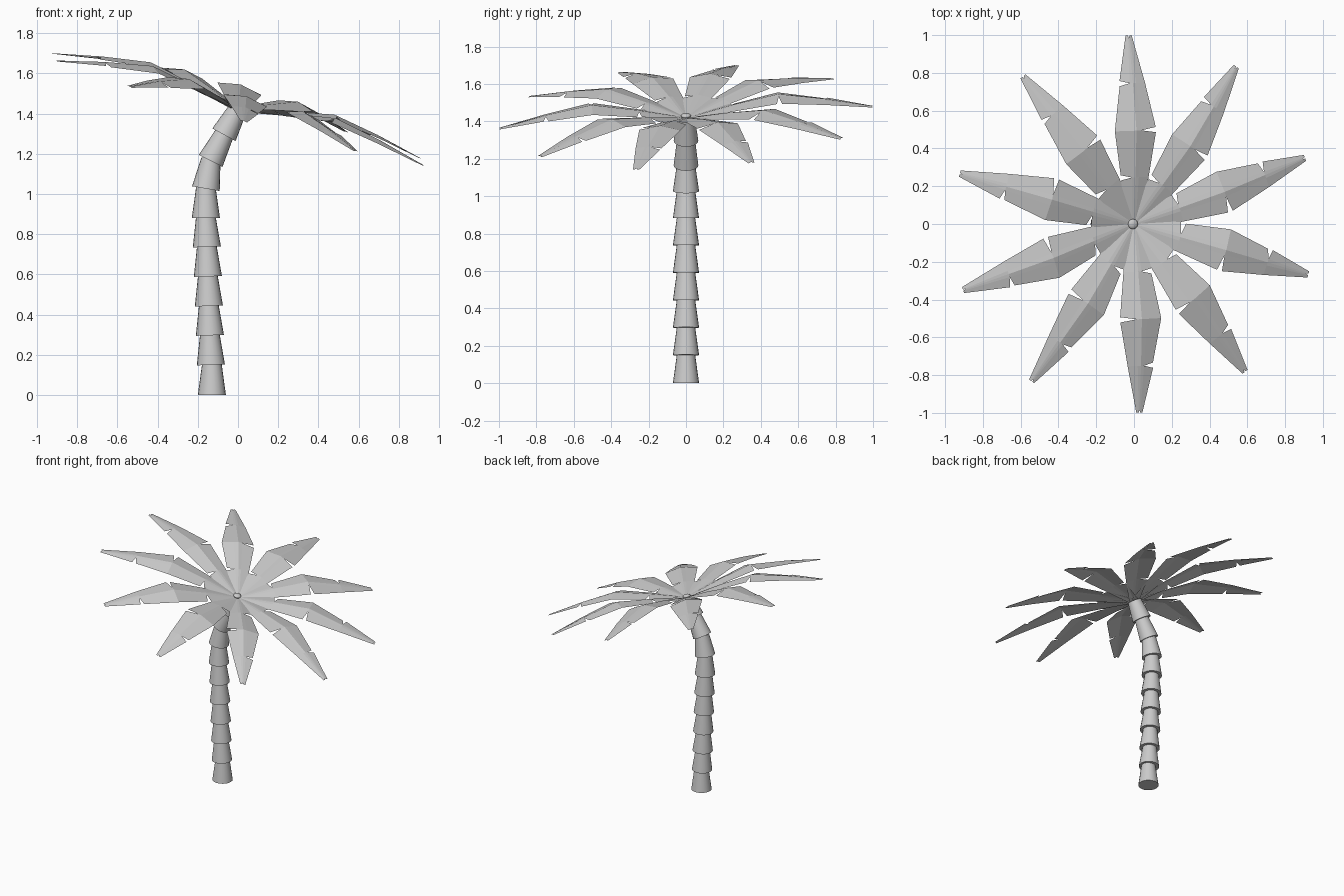
import bpy
from math import radians
from mathutils import Vector, Matrix

if "Cube" in bpy.data.objects:
    bpy.data.objects.remove(bpy.data.objects["Cube"])


def make_object(name, verts, faces):
    mesh = bpy.data.meshes.new(name)
    mesh.from_pydata(verts, [], faces)
    mesh.update()
    obj = bpy.data.objects.new(name, mesh)
    bpy.context.collection.objects.link(obj)
    return obj


# Trunk: stacked tapered rings following a bent path (x, z)
path = [(-.13, 0), (-.135, .15), (-.14, .297), (-.145, .443), (-.15, .59), (-.155, .737),
        (-.16, .882), (-.16, 1.027), (-.136, 1.165), (-.07, 1.295), (-.005, 1.415)]
for i in range(len(path) - 1):
    a = Vector((path[i][0], 0, path[i][1]))
    b = Vector((path[i + 1][0], 0, path[i + 1][1]))
    axis = b - a
    if i == 0:
        axis.x = 0  # sits flat on the ground
    extra = 0 if i == len(path) - 2 else 0.01
    length = axis.length + extra
    bpy.ops.mesh.primitive_cone_add(vertices=20, radius1=.07 if i < 8 else .066,
                                    radius2=.048, depth=length)
    ring = bpy.context.object
    ring.name = f"trunk_ring_{i + 1}"
    ring.rotation_euler = axis.to_track_quat('Z', 'Y').to_euler()
    ring.location = a + axis.normalized() * length / 2
    bpy.ops.object.shade_smooth_by_angle(angle=radians(35))

# Fronds: thin creased leaves with slits on alternating sides
# each station: distance, half width, height, slit side (+1 left, -1 right, 0 none)
stations = [(0, .035, 0, 0), (.25, .077, .055, 1), (.5, .113, .1, -1),
            (.75, .07, .058, 1), (1, .017, .003, 0)]
columns = [-1, -.25, 0, .25, 1]
gap = .014
verts, faces = [], []
for s0, s1 in zip(stations, stations[1:]):
    start = len(verts)
    for (r, w, h, slit), sign in ((s0, 1), (s1, -1)):
        for c in columns:
            shift = sign * gap if c == slit else 0
            crease = .2 * w * abs(c)
            verts.append((r + shift, c * w, h - crease))
    faces += [(start + k, start + 5 + k, start + 6 + k, start + 1 + k) for k in range(4)]

# Crown: ten fronds around a tilted centre
crown = (Matrix.Translation((0, 0, 1.42)) @ Matrix.Rotation(radians(2.9), 4, 'X')
         @ Matrix.Rotation(radians(16), 4, 'Y'))
for k in range(10):
    frond = make_object(f"frond_{k + 1}", verts, faces)
    frond.matrix_world = crown @ Matrix.Rotation(radians(19.7 + 36 * k), 4, 'Z')

# Small bud in the middle of the crown
bpy.ops.mesh.primitive_uv_sphere_add(segments=12, ring_count=8, radius=.027)
bud = bpy.context.object
bud.name = "bud"
bud.matrix_world = crown @ Matrix.Translation((-.008, 0, .008)) @ Matrix.Diagonal((1, 1, .5, 1))
bpy.ops.object.shade_smooth_by_angle(angle=radians(60))
